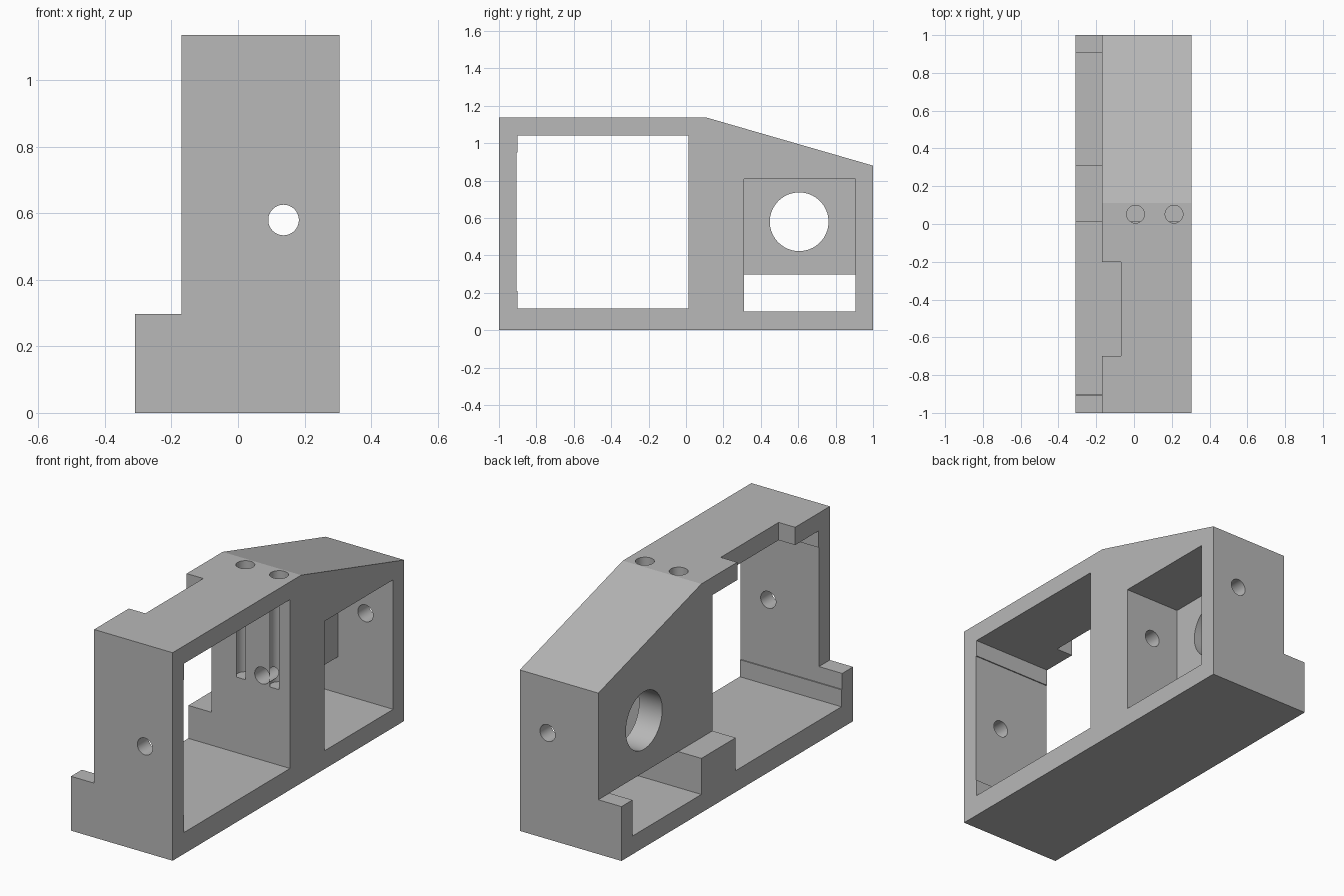
import bpy, bmesh, math
from mathutils import Matrix, Vector

cube = bpy.data.objects.get("Cube")
if cube:
    bpy.data.objects.remove(cube, do_unlink=True)

grey = bpy.data.materials.new("plain grey")
grey.use_nodes = True
colour = (0.48, 0.48, 0.48, 1)
grey.diffuse_color = colour
grey.node_tree.nodes["Principled BSDF"].inputs["Base Color"].default_value = colour


def add_object(name, bm):
    bmesh.ops.recalc_face_normals(bm, faces=bm.faces)
    mesh = bpy.data.meshes.new(name)
    bm.to_mesh(mesh)
    bm.free()
    mesh.materials.append(grey)
    obj = bpy.data.objects.new(name, mesh)
    bpy.context.collection.objects.link(obj)
    return obj


def prism(name, profile, x0, x1):
    """Extrude a (y, z) profile along x."""
    bm = bmesh.new()
    face = bm.faces.new([bm.verts.new((x0, y, z)) for y, z in profile])
    ext = bmesh.ops.extrude_face_region(bm, geom=[face])["geom"]
    moved = [v for v in ext if isinstance(v, bmesh.types.BMVert)]
    bmesh.ops.translate(bm, verts=moved, vec=(x1 - x0, 0, 0))
    return add_object(name, bm)


def box(name, x0, x1, y0, y1, z0, z1):
    return prism(name, [(y0, z0), (y1, z0), (y1, z1), (y0, z1)], x0, x1)


def rod(name, start, end, radius, sides=48):
    start, end = Vector(start), Vector(end)
    axis = end - start
    turn = axis.to_track_quat('Z', 'Y').to_matrix().to_4x4()
    bm = bmesh.new()
    bmesh.ops.create_cone(bm, cap_ends=True, segments=sides, radius1=radius,
                          radius2=radius, depth=axis.length,
                          matrix=Matrix.Translation((start + end) / 2) @ turn)
    return add_object(name, bm)


LEFT, RIGHT, WALL = 0.305, -0.31, -0.17   # outer faces and upper wall face
LEDGE = 0.297                             # height of the low ledge
BORE = 0.58                               # height of the long bore

# Housing block with sloped rear roof
housing = prism("housing", [(-1, 0), (1, 0), (1, 0.88), (0.11, 1.137), (-1, 1.137)],
                RIGHT, LEFT)

cutters = [
    # Space above the side ledge
    box("ledge_cutter", -1, WALL, -2, 2, LEDGE, 2),
    # Large front window, with a shallow recess in its front wall
    box("window_cutter", -1, 1, -0.9, 0.014, 0.117, 1.04),
    box("recess_cutter", -1, 1, -0.906, -0.5, 0.21, 0.95),
    # Rear pocket and the low opening under its wall
    box("pocket_cutter", -0.03, 1, 0.31, 0.905, 0.1, 0.808),
    box("opening_cutter", -1, 0.1, 0.31, 0.905, 0.1, LEDGE),
    # Notch in the roof edge
    box("notch_cutter", -1, -0.07, -0.7, -0.2, 0.8, 2),
    # Large round hole in the pocket wall
    rod("round_hole_cutter", (-1, 0.605, BORE), (0.1, 0.605, BORE), 0.157, 64),
    # Bore along the whole length
    rod("bore_cutter", (0.137, -2, BORE), (0.137, 2, BORE), 0.046),
]
# Vertical screw holes breaking into the window
for x in (0.008, 0.212):
    cutters.append(rod("screw_hole_cutter", (x, 0.052, 0.53), (x, 0.052, 2), 0.047))

bpy.context.view_layer.objects.active = housing
for cutter in cutters:
    cutter.hide_render = True
    mod = housing.modifiers.new("cut", 'BOOLEAN')
    mod.operation = 'DIFFERENCE'
    mod.solver = 'EXACT'
    mod.object = cutter
    bpy.ops.object.modifier_apply(modifier=mod.name)
    bpy.data.objects.remove(cutter, do_unlink=True)

bpy.ops.object.select_all(action='DESELECT')
housing.select_set(True)
bpy.ops.object.shade_smooth_by_angle(angle=math.radians(12))
